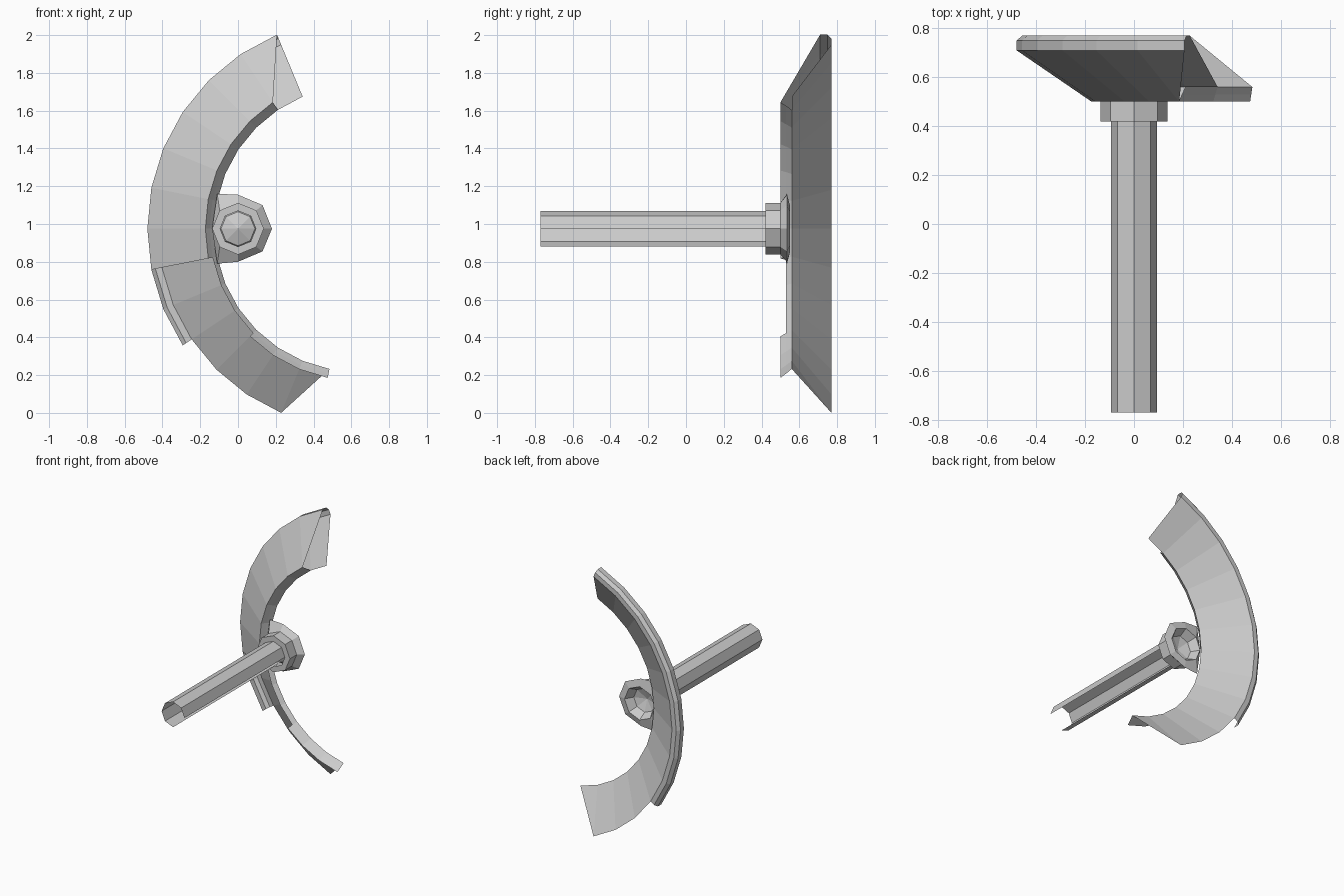
import bpy
from math import cos, sin, radians

if "Cube" in bpy.data.objects:
    bpy.data.objects.remove(bpy.data.objects["Cube"])

CX, CZ = 0.632, 0.975        # centre of the broken wheel
STEP = 11.25                 # 32-sided wheel


def make(name, verts, faces):
    me = bpy.data.meshes.new(name)
    me.from_pydata(verts, [], faces)
    me.update()
    ob = bpy.data.objects.new(name, me)
    bpy.context.collection.objects.link(ob)
    return ob


def wheel_pt(r, y, k):
    a = radians(180 + STEP * k)
    return (CX + r * cos(a), y, CZ + r * sin(a))


def wheel_band(name, profile, k0, k1, extra=()):
    """Sweep an (radius, y) profile from step k0 to k1; extra = lone triangles."""
    verts, faces, n = [], [], len(profile)
    for k in range(k0, k1 + 1):
        verts += [wheel_pt(r, y, k) for r, y in profile]
    for i in range(k1 - k0):
        for j in range(n - 1):
            a = i * n + j
            faces.append((a, a + 1, a + n + 1, a + n))
    for tri in extra:
        b = len(verts)
        verts += [wheel_pt(*p) for p in tri]
        faces.append((b, b + 1, b + 2))
    return make(name, verts, faces)


def octagon(r, y):
    return [(r * cos(radians(45 * i)), y, CZ + r * sin(radians(45 * i))) for i in range(8)]


def loft(name, loops, skip=(), tip=None):
    """Join octagon loops, leaving out the skipped sides."""
    verts = [p for l in loops for p in l]
    faces = []
    for i in range(len(loops) - 1):
        for j in range(8):
            if j not in skip:
                m = (j + 1) % 8
                faces.append((i * 8 + j, i * 8 + m, i * 8 + 8 + m, i * 8 + 8 + j))
    if tip:
        verts.append(tip)
        b = 8 * (len(loops) - 1)
        faces += [(b + j, b + (j + 1) % 8, len(verts) - 1) for j in range(8)]
    return make(name, verts, faces)


# Wheel fragment: front dish, back dish, outer rim and inner lip
FO, FI = (1.112, 0.71), (0.805, 0.50)
BO, BI = (1.055, 0.77), (0.757, 0.56)
MID = (0.782, 0.53)
wheel_band("front_dish", [FO, FI], -5, 1, [((*FO, -6), (*FO, -5), (*FI, -5))])
wheel_band("back_dish", [BO, BI], -6, 6, [((*BO, 6), (*BI, 7), (*BI, 6))])
wheel_band("outer_rim", [FO, (1.112, 0.75), (1.09, 0.77), BO], -6, 3)
wheel_band("inner_lip", [MID, BI], -5, 7)
wheel_band("upper_lip_edge", [FI, MID], -5, 1)
wheel_band("lower_lip_edge", [FI, MID], 4, 7)

# Hollow axle with a torn open underside
loft("axle", [octagon(0.095, -0.77), octagon(0.095, 0.48)], skip=(6, 7))

# Hub: collar, torn flange and recessed back
flange = [(x, 0.535, z) for x, z in
          [(0.18, 0.975), (0.13, 1.10), (0, 1.155), (-0.11, 1.16),
           (-0.137, 0.975), (-0.11, 0.79), (0, 0.80), (0.13, 0.855)]]
loft("hub", [octagon(0.095, 0.42), octagon(0.137, 0.42), octagon(0.137, 0.50), flange,
             octagon(0.125, 0.55), octagon(0.09, 0.49)], tip=(0, 0.46, CZ))
